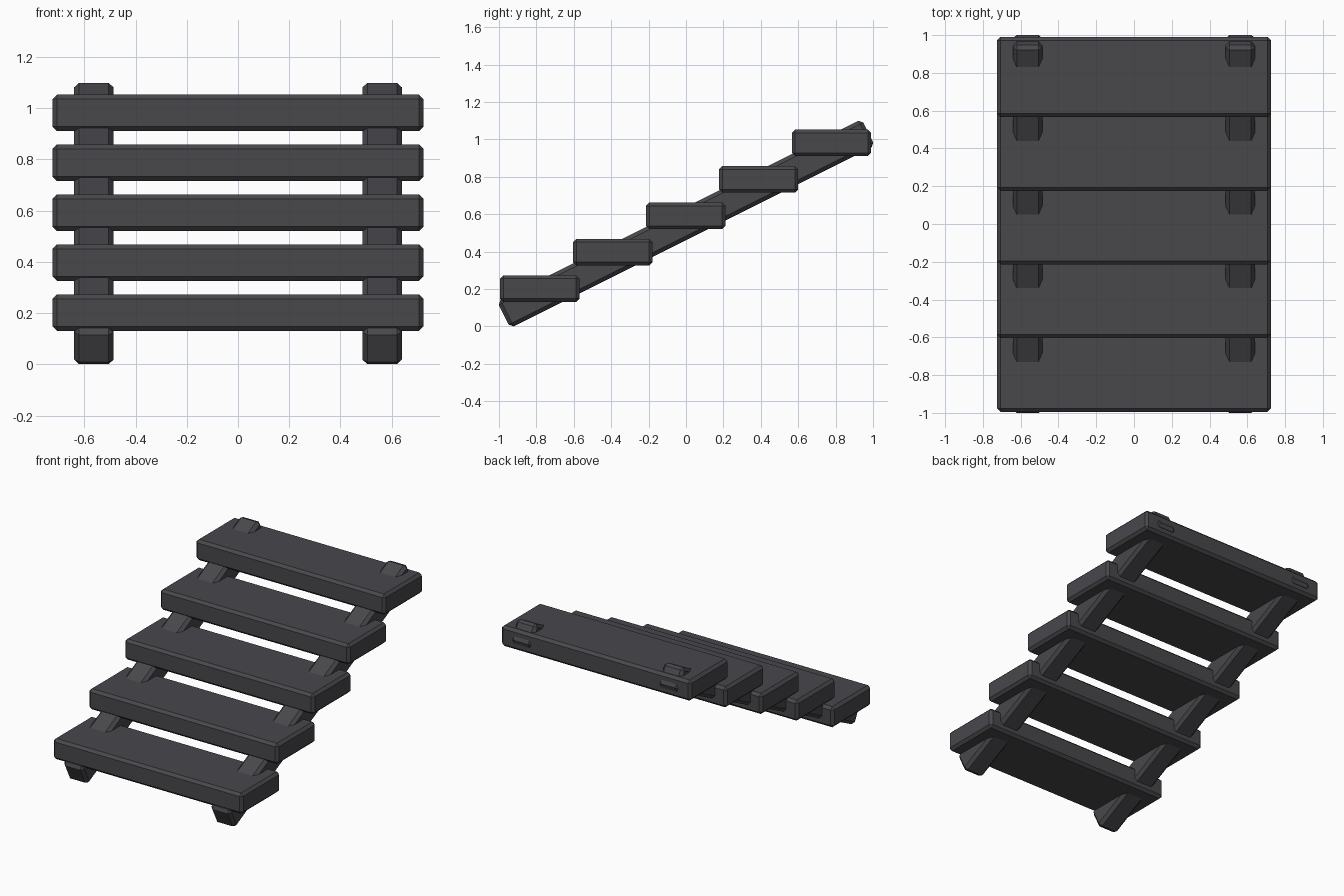
import bpy, math

if "Cube" in bpy.data.objects:
    bpy.data.objects.remove(bpy.data.objects["Cube"])

# One dark grey finish for everything
grey = bpy.data.materials.new("dark_grey")
grey.diffuse_color = (0.065, 0.063, 0.071, 1)
grey.use_nodes = True
grey.node_tree.nodes["Principled BSDF"].inputs["Base Color"].default_value = grey.diffuse_color


def chamfered_box(name, size, location, tilt=0.0, chamfer=0.018):
    """Box with flat chamfered edges, tilted about the x axis."""
    bpy.ops.mesh.primitive_cube_add(size=1, location=location)
    obj = bpy.context.object
    obj.name = name
    obj.scale = size
    bpy.ops.object.transform_apply(location=False, rotation=False, scale=True)
    obj.rotation_euler.x = tilt
    bevel = obj.modifiers.new("chamfer", 'BEVEL')
    bevel.width = chamfer
    bevel.segments = 1
    obj.data.materials.append(grey)
    return obj


# Two sloping rails carrying the treads
slope = math.atan(0.5)
for side, x in (("left", -0.563), ("right", 0.563)):
    chamfered_box("rail_" + side, (0.155, 2.18, 0.158), (x, 0, 0.55), slope, 0.02)

# Five level treads climbing to the back
for i in range(5):
    chamfered_box(f"tread_{i + 1}", (1.45, 0.424, 0.143),
                  (0, -0.782 + 0.39 * i, 0.202 + 0.195 * i))
